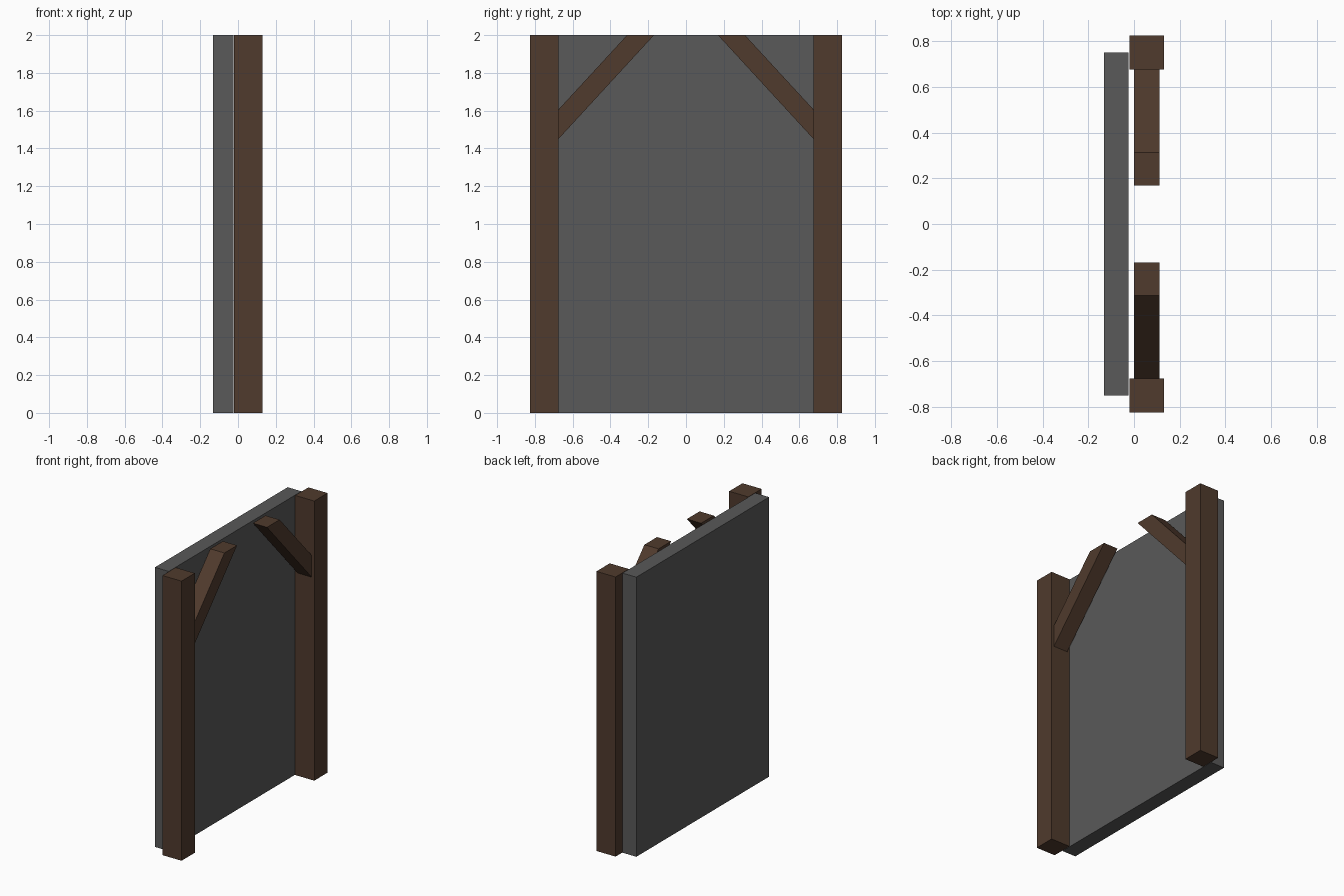
import bpy, bmesh

if "Cube" in bpy.data.objects:
    bpy.data.objects.remove(bpy.data.objects["Cube"])


def material(name, color):
    m = bpy.data.materials.new(name)
    m.diffuse_color = color
    m.use_nodes = True
    m.node_tree.nodes["Principled BSDF"].inputs["Base Color"].default_value = m.diffuse_color
    return m


wood = material("dark_wood", (0.08, 0.043, 0.026, 1))
stone = material("dark_grey", (0.1, 0.1, 0.1, 1))


def extrude_x(name, profile, x0, x1, mat):
    """Prism: a (y, z) outline extruded from x0 to x1."""
    bm = bmesh.new()
    face = bm.faces.new([bm.verts.new((x0, y, z)) for y, z in profile])
    out = bmesh.ops.extrude_face_region(bm, geom=[face])
    moved = [v for v in out["geom"] if isinstance(v, bmesh.types.BMVert)]
    bmesh.ops.translate(bm, verts=moved, vec=(x1 - x0, 0, 0))
    bmesh.ops.recalc_face_normals(bm, faces=bm.faces)
    mesh = bpy.data.meshes.new(name)
    bm.to_mesh(mesh)
    bm.free()
    mesh.materials.append(mat)
    obj = bpy.data.objects.new(name, mesh)
    bpy.context.collection.objects.link(obj)
    return obj


def rect(y0, y1):
    return [(y0, 0), (y1, 0), (y1, 2), (y0, 2)]


# Wall slab behind the frame
extrude_x("wall_panel", rect(-0.75, 0.75), -0.132, -0.023, stone)

# Posts and diagonal braces on both sides
brace = [(0.675, 1.45), (0.675, 1.606), (0.312, 2), (0.169, 2)]
for side, s in (("left", -1), ("right", 1)):
    extrude_x(side + "_post", rect(s * 0.675, s * 0.825), -0.02, 0.131, wood)
    extrude_x(side + "_brace", [(s * y, z) for y, z in brace], -0.001, 0.111, wood)
